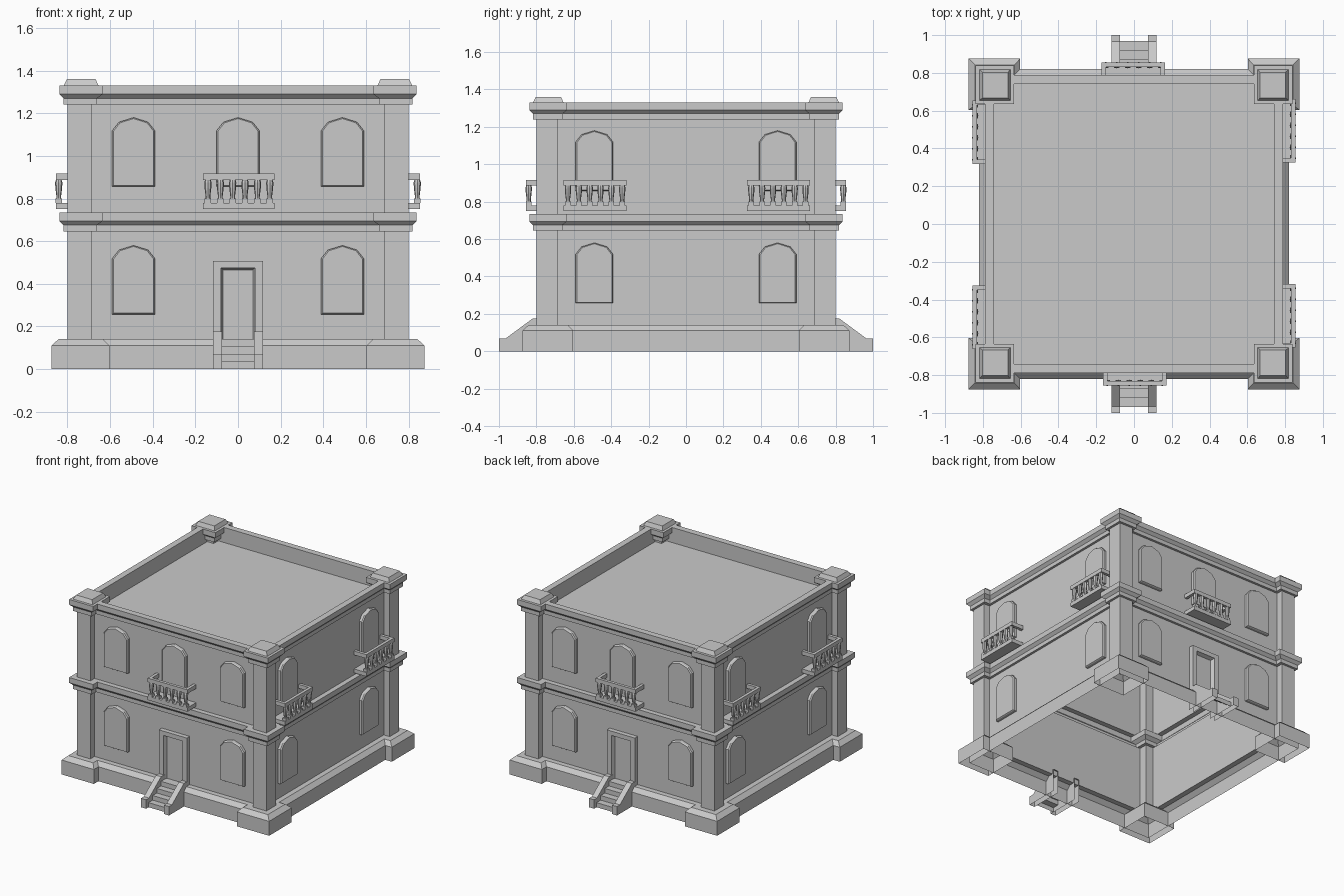
import bpy, bmesh
from math import pi, cos, sin
from mathutils import Matrix, Vector

cube = bpy.data.objects.get("Cube")
if cube:
    bpy.data.objects.remove(cube, do_unlink=True)

stone = bpy.data.materials.new("grey stone")
stone.use_nodes = True
GREY = (0.59, 0.59, 0.59, 1)
stone.diffuse_color = GREY
stone.node_tree.nodes["Principled BSDF"].inputs["Base Color"].default_value = GREY

WALL = 0.75      # half width of the wall faces


def finish(bm, name, turn=0.0, recalc=True):
    """Turn the part about the vertical axis and make it an object."""
    if recalc:
        bmesh.ops.recalc_face_normals(bm, faces=bm.faces)
    bm.transform(Matrix.Rotation(turn, 4, 'Z'))
    mesh = bpy.data.meshes.new(name)
    bm.to_mesh(mesh)
    bm.free()
    mesh.materials.append(stone)
    obj = bpy.data.objects.new(name, mesh)
    bpy.context.collection.objects.link(obj)
    return obj


def box(bm, x0, x1, y0, y1, z0, z1):
    size = Vector((x1 - x0, y1 - y0, z1 - z0))
    mid = Vector((x0 + x1, y0 + y1, z0 + z1)) / 2
    bmesh.ops.create_cube(bm, size=1, matrix=Matrix.Translation(mid) @ Matrix.Diagonal(size).to_4x4())


def bridge(bm, a, b, first=0):
    n = len(a)
    for i in range(first, n):
        j = (i + 1) % n
        bm.faces.new((a[i], a[j], b[j], b[i]))


def square_tower(name, levels, turn=0.0):
    """Stack square outlines (height, low side, high side), open below, closed on top."""
    bm = bmesh.new()
    rings = [[bm.verts.new((x, y, z)) for x, y in ((lo, lo), (hi, lo), (hi, hi), (lo, hi))]
             for z, lo, hi in levels]
    for a, b in zip(rings, rings[1:]):
        bridge(bm, a, b)
    bm.faces.new(rings[-1])
    finish(bm, name, turn, recalc=False)


def cornice(base, lo, hi, grow_in, grow_out):
    """Moulding: a low band, a slope and a wider band."""
    return [(base + dz, lo - grow_in * f, hi + grow_out * f)
            for dz, f in ((0, 0), (0, 0.47), (0.03, 0.47), (0.05, 1), (0.09, 1))]


# Walls: plinth, two storeys with cornices, parapet and sunken roof
walls = [(0, -0.82, 0.82), (0.11, -0.82, 0.82), (0.14, -0.79, 0.79), (0.14, -WALL, WALL)]
walls += cornice(0.645, -WALL, WALL, 0.038, 0.038) + [(0.735, -WALL, WALL)]
walls += cornice(1.24, -WALL, WALL, 0.038, 0.038)
walls += [(1.33, -0.74, 0.74), (1.215, -0.74, 0.74)]
square_tower("walls_and_roof", walls)

# Corner pillars with the same mouldings on all four sides, and bevelled caps
pillar = [(0, 0.603, 0.875), (0.11, 0.603, 0.875), (0.14, 0.633, 0.842), (0.14, 0.685, 0.80)]
pillar += cornice(0.645, 0.685, 0.80, 0.05, 0.038) + [(0.735, 0.685, 0.80)]
pillar += cornice(1.24, 0.685, 0.80, 0.05, 0.038)
for k in range(4):
    square_tower("corner_pillar", pillar, k * pi / 2)
    square_tower("pillar_cap", [(1.33, 0.655, 0.818), (1.36, 0.668, 0.803)], k * pi / 2)


# Arched window panel with a bevelled edge, standing off the wall
def window(x, z, turn):
    bm = bmesh.new()
    outline = [(-0.1, 0), (0.1, 0), (0.1, 0.262), (0.068, 0.302),
               (0, 0.323), (-0.068, 0.302), (-0.1, 0.262)]

    def loop(y, s):
        return [bm.verts.new((x + px * s, y, z + 0.16 + (pz - 0.16) * (s + 1) / 2)) for px, pz in outline]
    loops = [loop(-WALL, 1), loop(-WALL - 0.02, 1), loop(-WALL - 0.028, 0.94)]
    for a, b in zip(loops, loops[1:]):
        bridge(bm, a, b)
    bm.faces.new(loops[-1])
    finish(bm, "arched_window", turn, recalc=False)


# Balcony: slab, handrail on three sides and turned balusters
BALUSTER = [(0.011, 0.795), (0.011, 0.81), (0.016, 0.85), (0.017, 0.875), (0.012, 0.893)]


def baluster(bm, x, y):
    loops = [[bm.verts.new((x + r * cos(a * pi / 4), y + r * sin(a * pi / 4), z)) for a in range(8)]
             for r, z in BALUSTER]
    for a, b in zip(loops, loops[1:]):
        bridge(bm, a, b)


def balcony(x, turn):
    x += 0.004
    half = 0.168
    bm = bmesh.new()
    box(bm, x - half, x + half, -0.855, -WALL, 0.75, 0.78)
    finish(bm, "balcony_slab", turn)
    bm = bmesh.new()
    box(bm, x - half, x + half, -0.855, -0.832, 0.887, 0.917)
    for s in (-1, 1):
        a, b = sorted((x + s * half, x + s * (half - 0.023)))
        box(bm, a, b, -0.832, -WALL, 0.887, 0.917)
    finish(bm, "balcony_handrail", turn)
    bm = bmesh.new()
    for i in range(6):
        px = x + (i - 2.5) * 0.058
        baluster(bm, px, -0.841)
        box(bm, px - 0.015, px + 0.015, -0.856, -0.826, 0.779, 0.80)
    finish(bm, "balcony_balusters", turn)


# Entrance: door frame, steps and sloping side walls
def entrance(turn):
    bm = bmesh.new()
    for s in (-1, 1):
        a, b = sorted((s * 0.118, s * 0.08))
        box(bm, a, b, -0.785, -WALL, 0.135, 0.475)
    box(bm, -0.118, 0.118, -0.785, -WALL, 0.475, 0.508)
    finish(bm, "door_frame", turn)

    # Splayed reveal running back to the door leaf
    bm = bmesh.new()
    reveal = [[bm.verts.new((x, y, z)) for x, z in ((-w, 0.14), (-w, t), (w, t), (w, 0.14))]
              for w, t, y in ((0.08, 0.475, -0.78), (0.07, 0.465, -0.755))]
    bridge(bm, *reveal)
    bm.faces.new(reveal[1])
    finish(bm, "door_leaf", turn)

    bm = bmesh.new()
    path = []
    for i in range(4):
        y = -0.97 + i * 0.05
        path += [(y, i * 0.035), (y, (i + 1) * 0.035)]
    path.append((-WALL, 0.14))
    left, right = [[bm.verts.new((x, y, z)) for y, z in path] for x in (-0.075, 0.075)]
    for i in range(len(path) - 1):
        bm.faces.new((left[i], right[i], right[i + 1], left[i + 1]))
    finish(bm, "entrance_steps", turn, recalc=False)

    # Side walls, open underneath and behind
    bm = bmesh.new()
    side = [(-1, 0), (-0.74, 0), (-0.74, 0.175), (-0.82, 0.175), (-0.965, 0.068), (-1, 0.068)]
    for s in (-1, 1):
        loops = [[bm.verts.new((s * x, y, z)) for y, z in side] for x in (0.075, 0.118)]
        bridge(bm, *loops, first=2)
        for lp in loops:
            bm.faces.new(lp)
    finish(bm, "step_side_walls", turn)


# Front and back match, and so do the two sides
for turn in (0, pi):
    entrance(turn)
    balcony(0, turn)
    window(0, 0.857, turn)
    for x in (-0.49, 0.49):
        for z in (0.257, 0.857):
            window(x, z, turn)
            window(x, z, turn + pi / 2)
        balcony(x, turn + pi / 2)
